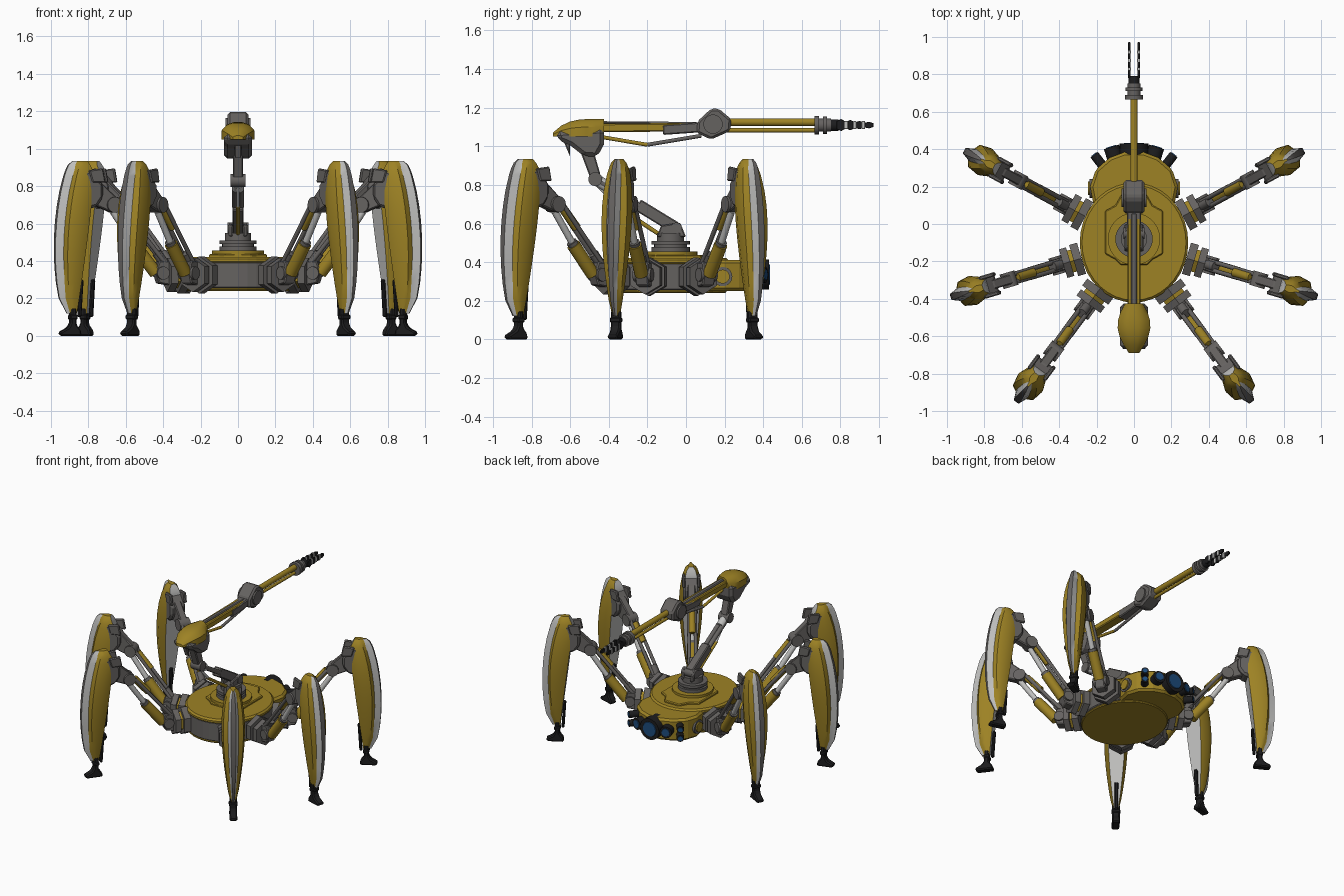
import bpy, bmesh
from math import sin, cos, pi, radians
from mathutils import Matrix, Vector

if "Cube" in bpy.data.objects:
    bpy.data.objects.remove(bpy.data.objects["Cube"])


def material(name, r, g, b):
    m = bpy.data.materials.new(name)
    m.diffuse_color = (r, g, b, 1)
    m.use_nodes = True
    m.node_tree.nodes["Principled BSDF"].inputs["Base Color"].default_value = m.diffuse_color
    return m


YELLOW = material("mustard yellow", .34, .225, .018)
GRAY = material("mid gray", .13, .122, .117)
WHITE = material("light gray", .52, .52, .51)
BLACK = material("rubber black", .012, .012, .013)
BLUE = material("lens blue", .012, .07, .2)
made = []  # every object so far, in order


def finish(name, bm, mats, smooth=True, bevel=0):
    bmesh.ops.recalc_face_normals(bm, faces=bm.faces)
    me = bpy.data.meshes.new(name)
    bm.to_mesh(me)
    bm.free()
    for m in mats:
        me.materials.append(m)
    ob = bpy.data.objects.new(name, me)
    bpy.context.collection.objects.link(ob)
    if smooth:
        me.shade_smooth()
        me.set_sharp_from_angle(angle=radians(35))
    if bevel:
        mod = ob.modifiers.new("bevel", 'BEVEL')
        mod.width = bevel
        mod.segments = 1
    made.append(ob)


def cyl(name, p, q, r, mat, taper=1, n=20):
    p, q = Vector(p), Vector(q)
    d = q - p
    bm = bmesh.new()
    mx = Matrix.Translation((p + q) / 2) @ d.to_track_quat('Z', 'Y').to_matrix().to_4x4()
    bmesh.ops.create_cone(bm, cap_ends=True, segments=n, radius1=r, radius2=r * taper, depth=d.length, matrix=mx)
    finish(name, bm, [mat], n > 8)


def rod(name, a, b, r, mat, y=0):
    """Cylinder between two points of the xz plane."""
    cyl(name, (a[0], y, a[1]), (b[0], y, b[1]), r, mat)


def pin(name, x, z, r, w):
    cyl(name, (x, -w, z), (x, w, z), r, GRAY)


def prism(name, pts, lo, hi, mat, axis='y', bevel=.006):
    """Extrude a profile: (x, z) along y, or (x, y) along z."""
    bm = bmesh.new()
    at = (lambda a, b, t: (a, t, b)) if axis == 'y' else (lambda a, b, t: (a, b, t))
    low = [bm.verts.new(at(a, b, lo)) for a, b in pts]
    top = [bm.verts.new(at(a, b, hi)) for a, b in pts]
    bm.faces.new(low)
    bm.faces.new(top)
    for i in range(len(pts)):
        j = (i + 1) % len(pts)
        bm.faces.new((low[i], low[j], top[j], top[i]))
    finish(name, bm, [mat], False, bevel)


def bar(name, a, b, h, w, mat):
    """Flat bar between two points of the xz plane."""
    a, b = Vector(a), Vector(b)
    s = (b - a).normalized().orthogonal() * h
    prism(name, [tuple(v) for v in (a + s, b + s, b - s, a - s)], -w, w, mat)


def loft(name, halves, mats, strips):
    """Skin half sections mirrored in y; strips = material per half strip, then ridge, then back."""
    bm = bmesh.new()
    vs = [[bm.verts.new((x, -y, z)) for x, y, z in h] + [bm.verts.new((x, y, z)) for x, y, z in reversed(h)]
          for h in halves]
    n = len(vs[0])
    cols = strips[:-1] + strips[-3::-1] + strips[-1:]
    for a, b in zip(vs, vs[1:]):
        for i in range(n):
            j = (i + 1) % n
            bm.faces.new((a[i], a[j], b[j], b[i])).material_index = cols[i]
    bm.faces.new(vs[0])
    bm.faces.new(vs[-1])
    finish(name, bm, mats)


def mirrored(half):
    return half + [(-x, y) for x, y in reversed(half)]


def oval(k):
    return [(.29 * k * cos(i * pi / 18), -.1 + .32 * k * sin(i * pi / 18)) for i in range(36)]


# ---- body
prism("body_side", oval(.985), .255, .395, GRAY, 'z')
prism("body_lid", oval(1), .385, .422, YELLOW, 'z', .012)
prism("belly_plate", oval(.97), .24, .257, YELLOW, 'z')
prism("head", mirrored([(.2, .02), (.235, .2), (.205, .29), (.13, .355), (.05, .385)]), .25, .41, YELLOW, 'z', .015)
prism("top_panel", mirrored([(.06, .17), (.1, .1), (.155, .07), (.155, -.16), (.1, -.19), (.07, -.22)]),
      .415, .437, YELLOW, 'z')
for s in (-1, 1):
    cyl("side_port_ring", (s * .2, .19, .325), (s * .238, .19, .325), .05, GRAY)
    cyl("side_port", (s * .2, .19, .325), (s * .247, .19, .325), .036, YELLOW)


# ---- eyes: big centre lens, flanking lenses, small pairs
def eye(x, y, z, r, turn):
    d = Vector((sin(turn), cos(turn), 0))
    p = Vector((x, y, z))
    cyl("eye_barrel", p - d * .03, p + d * .07, r, BLACK)
    cyl("eye_lens", p + d * .06, p + d * .074, r * .78, BLUE, .85)


eye(0, .36, .335, .078, 0)
for s in (-1, 1):
    eye(s * .1, .345, .335, .042, s * .3)
    for z in (.3, .365):
        eye(s * .17, .315, z, .025, s * .66)

# ---- turret rings, stacked
z = .43
for name, r, h, m in [("turret_base", .14, .025, YELLOW), ("turret_ring_low", .1, .023, GRAY),
                      ("turret_groove", .085, .012, GRAY), ("turret_ring_high", .1, .02, GRAY),
                      ("turret_neck", .07, .04, GRAY)]:
    cyl(name, (0, -.08, z), (0, -.08, z + h), r, m, n=28)
    z += h

# ---- arm, modelled along local x and then turned to face +y
first = len(made)
for s in (-1, 1):
    prism("shoulder_bracket", [(-.15, .53), (-.13, .59), (-.03, .605), (0, .53)], s * .028, s * .05, GRAY)
    rod("lower_arm_tube", (-.24, .69), (-.47, .83), .016, GRAY, s * .016)
bar("lower_arm_root", (-.05, .575), (-.25, .697), .032, .03, GRAY)
rod("lower_arm_sleeve", (-.4, .787), (-.455, .82), .03, WHITE)
rod("lower_arm_piston", (-.14, .545), (-.36, .69), .011, YELLOW)
rod("lower_arm_piston_rod", (-.34, .675), (-.46, .8), .009, WHITE)
pin("shoulder_pin", -.05, .575, .03, .055)
pin("elbow_pin", -.47, .83, .036, .04)
prism("elbow_neck", [(-.49, .82), (-.45, .82), (-.445, .86), (-.48, .98), (-.55, .98)], -.028, .028, GRAY)
prism("elbow_housing", [(-.675, 1.075), (-.66, 1.03), (-.6, 1.005), (-.53, .95), (-.46, .945), (-.425, 1.01),
                        (-.425, 1.09)], -.076, .076, GRAY, bevel=.02)
prism("elbow_hook", [(-.64, 1.04), (-.6, 1.02), (-.6, .945)], -.02, .02, GRAY)
bar("upper_arm_beam", (-.44, 1.095), (.08, 1.1), .022, .035, YELLOW)
bar("upper_arm_rail", (-.43, 1.122), (.06, 1.118), .008, .016, GRAY)
bar("upper_arm_wrap", (-.12, 1.085), (.09, 1.1), .026, .038, GRAY)
rod("truss_rod_rear", (-.45, 1.05), (-.2, 1.008), .01, YELLOW)
rod("truss_rod_front", (-.2, 1.008), (.08, 1.055), .01, GRAY)
prism("mid_joint", [(.055, 1.07), (.13, 1.035), (.23, 1.08), (.235, 1.14), (.17, 1.195), (.13, 1.195), (.06, 1.13)],
      -.055, .055, GRAY, bevel=.012)
pin("mid_joint_pin", .14, 1.115, .05, .066)
rod("forearm_rod", (.2, 1.125), (.68, 1.125), .02, YELLOW)
rod("forearm_low_rod", (.2, 1.083), (.68, 1.083), .011, YELLOW)
for name, x, l, r, m in [("wrist_collar", .665, .025, .048, GRAY), ("wrist_body", .69, .06, .034, GRAY),
                         ("wrist_ring", .71, .02, .045, GRAY), ("wrist_tip", .75, .04, .03, BLACK)]:
    rod(name, (x, 1.11), (x + l, 1.11), r, m)
# elbow cowl: arched sections swelling back from the nose
rows = []
for i in range(7):
    t = i / 6
    x, w, h = -.69 + .265 * t, .088 * sin(pi * (.1 + .72 * t)), .092 - .072 * (1 - t) ** 4
    rows.append([(x, w * a, 1.05 + h * b) for a, b in ((1, 0), (1, .55), (.7, .87), (.3, 1))])
loft("elbow_cowl", rows, [YELLOW], [0] * 5)
# ridged gripper fingers with light ribs
edge = [(.78 + .024 * i, (.034 if i % 2 else .02) * (1 - .07 * i)) for i in range(9)]
outline = [(x, 1.11 + h) for x, h in edge] + [(x, 1.11 - h) for x, h in reversed(edge)]
for s in (-1, 1):
    prism("gripper_finger", outline, s * .019, s * .031, BLACK, bevel=.002)
    for x in (.82, .865, .91):
        prism("finger_rib", [(x, 1.09), (x + .018, 1.09), (x + .018, 1.13), (x, 1.13)], s * .017, s * .033, WHITE,
              bevel=.002)
for ob in made[first:]:
    ob.matrix_world = Matrix.Rotation(pi / 2, 4, 'Z')

# ---- one leg along +x from the body centre
first = len(made)
P, Q = Vector((.42, .33)), Vector((.715, .695))
N = Vector((-.778, .628))


def on(t, off):
    return P.lerp(Q, t) + N * off


for name, x, l, r, m in [("hip_plate", .3, .045, .1, GRAY), ("hip_spacer", .34, .035, .07, YELLOW),
                         ("hip_hub", .365, .04, .092, GRAY)]:
    cyl(name, (x, 0, .325), (x + l, 0, .325), r, m, n=6)
prism("hip_fork", [(.4, .27), (.46, .28), (.48, .34), (.46, .4), (.4, .4)], -.035, .035, GRAY)
pin("hip_pin", .44, .335, .035, .048)
rod("leg_damper", on(.08, -.036), on(.5, -.036), .035, YELLOW)
rod("leg_damper_collar", on(.48, -.036), on(.54, -.036), .028, GRAY)
rod("leg_damper_rod", on(.5, -.036), on(.95, -.02), .018, WHITE)
rod("leg_rail_end", on(.02, .035), on(.25, .035), .026, GRAY)
rod("leg_rail_cover", on(.62, .035), on(.93, .03), .024, YELLOW)
pin("knee_pin", .715, .7, .042, .04)
prism("knee_link", [(.69, .68), (.73, .66), (.88, .72), (.88, .84), (.8, .83), (.69, .73)], -.026, .026, GRAY)
prism("knee_block", [(.785, .74), (.82, .69), (.9, .67), (.92, .87), (.86, .885), (.785, .81)], -.055, .055, GRAY,
      bevel=.015)
prism("foot", [(.9, 0), (1.015, 0), (1.025, .018), (.975, .045), (.962, .07), (.96, .15), (.93, .15), (.93, .06),
               (.905, .03)], -.026, .026, BLACK, bevel=.008)
bar("ankle_cuff", (.924, .1), (.966, .1), .013, .03, BLACK)
bar("shin_strip", (.908, .1), (.895, .3), .01, .013, BLACK)
for s in (-1, 1):
    rod("leg_rail", on(.05, .035), on(.97, .03), .012, GRAY, s * .022)
    prism("knee_ear", [(.775, .82), (.85, .82), (.87, .885), (.79, .895)], s * .04, s * .062, GRAY)
# shin shell: full yellow sides, light inner face, light outer fin with gray ridge
rows = []
for t in [i / 10 for i in range(10)] + [.94, .975, 1]:
    arch = max(0, sin(pi * t))
    w = .02 + .06 * max(0, sin(pi * t ** 1.6)) ** .5
    ro = .98 - .035 * t + .085 * arch ** .5
    ri = .925 - .1 * t + .5 * max(0, t - .92)
    fin = ro - min(.042, (ro - ri) * .3)
    side = ((ri, .7), (ri + (ro - ri) * .35, 1), (fin - .015, .85), (fin, .45), (ro, .22))
    rows.append([(r, w * k, .12 + .815 * t) for r, k in side])
loft("shin_shell", rows, [YELLOW, WHITE, GRAY], [0, 0, 0, 1, 2, 1])

# ---- place six legs around the body as linked copies
leg = made[first:]
for a, reach in ((28.5, .985), (-16.5, .975), (-53.5, 1.01)):
    for turn in (a, 180 - a):
        for ob in leg:
            c = ob
            if turn != 233.5:
                c = ob.copy()
                bpy.context.collection.objects.link(c)
            c.matrix_world = (Matrix.Translation((0, -.1, 0)) @ Matrix.Rotation(radians(turn), 4, 'Z')
                              @ Matrix.Diagonal((reach, 1, 1, 1)))
